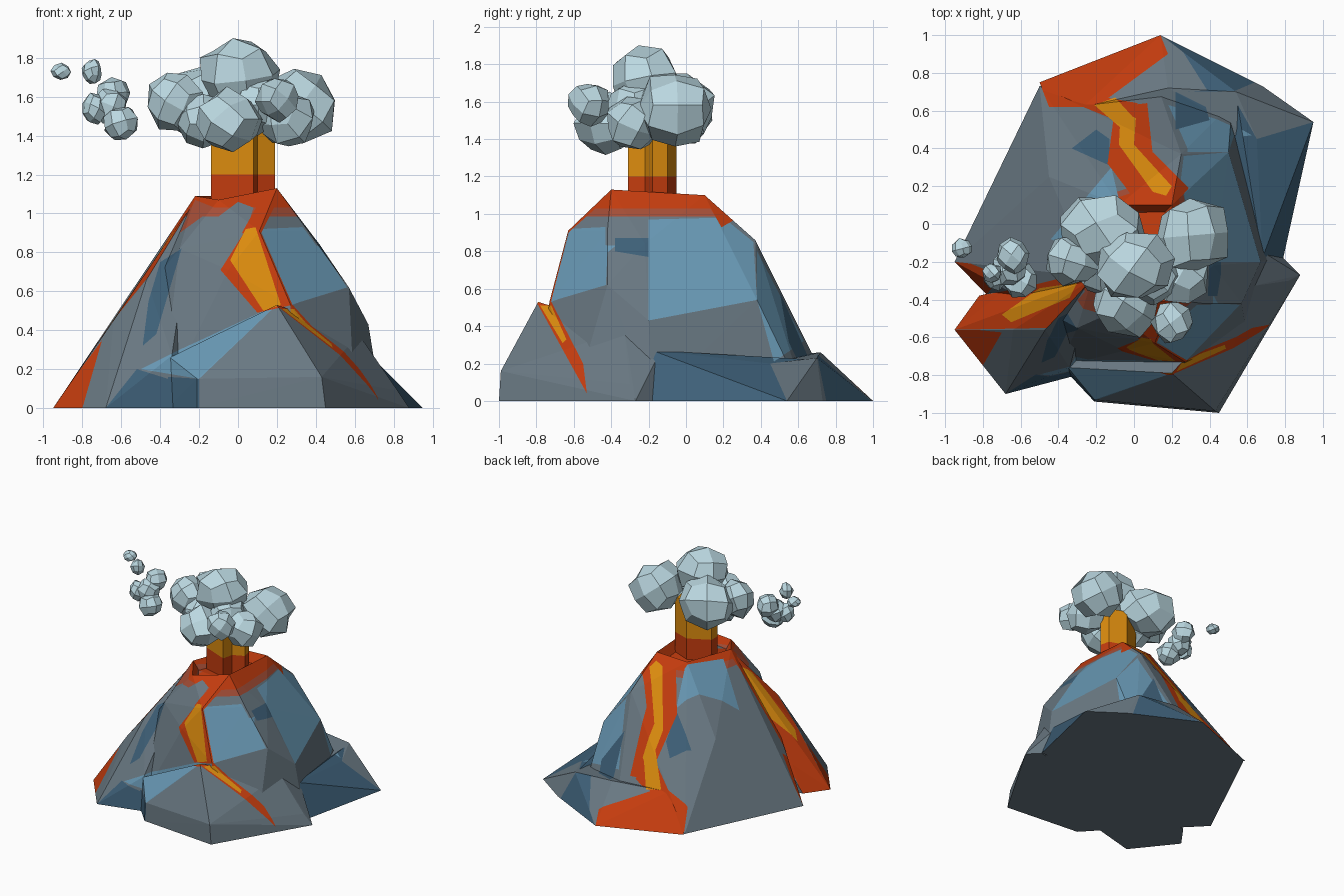
import bpy
import bmesh
import random
from math import hypot
from mathutils import Vector

if "Cube" in bpy.data.objects:
    bpy.data.objects.remove(bpy.data.objects["Cube"], do_unlink=True)
random.seed(4)

# Materials, one for each flat colour
def make_material(name, *rgb):
    linear = [((c / 255 + 0.055) / 1.055) ** 2.4 for c in rgb]
    mat = bpy.data.materials.new(name)
    mat.use_nodes = True
    mat.diffuse_color = (*linear, 1)
    mat.node_tree.nodes["Principled BSDF"].inputs["Base Color"].default_value = (*linear, 1)
    return mat

MATERIALS = [
    make_material("grey rock", 105, 120, 130),
    make_material("light blue rock", 104, 152, 180),
    make_material("dark blue rock", 62, 96, 120),
    make_material("scorched rock", 165, 78, 55),
    make_material("orange lava", 196, 60, 14),
    make_material("yellow lava", 220, 140, 14),
    make_material("pale smoke", 187, 216, 225),
]
GREY, LIGHT, DARK, SCORCHED, ORANGE, YELLOW, SMOKE = range(len(MATERIALS))

# Projection for painting: horizontal axis, vertical axis, facing direction
SIDES = {
    "front": (0, 2, Vector((0, -1, 0))),
    "left": (1, 2, Vector((1, 0, 0))),
    "top": (0, 1, Vector((0, 0, 1))),
}

# Painted outlines, all convex, in hundredths of a unit
rock_patches = [
    ("front", LIGHT, [(13, 90), (42, 83), (56, 62), (27, 53)]),
    ("front", LIGHT, [(-50, 20), (-30, 30), (20, 53), (-20, 15)]),
    ("front", DARK, [(-49, 32), (-46, 55), (-40, 75), (-29, 82), (-42, 38)]),
    ("front", DARK, [(-68, 0), (-52, 20), (-36, 15), (-37, 0)]),
    ("front", DARK, [(-37, 0), (-36, 16), (-20, 15), (-20, 0)]),
    ("left", LIGHT, [(-62, 92), (-43, 93), (-43, 64), (-72, 53)]),
    ("left", LIGHT, [(-20, 97), (20, 98), (36, 85), (38, 54), (-20, 43)]),
    ("left", LIGHT, [(38, 80), (63, 32), (47, 21), (38, 54)]),
    ("left", DARK, [(-38, 87), (-20, 87), (-20, 77), (-38, 80)]),
    ("left", DARK, [(70, 25), (99, 0), (75, 0)]),
    ("top", DARK, [(-33, 40), (-20, 50), (-13, 45), (-13, 31)]),
    ("top", DARK, [(22, 50), (22, 70), (38, 62), (40, 55)]),
]
orange_streams = [
    # breaks in the rim, then the back, side and front streams
    ("front", GREY, [(-12, 97), (0, 106), (8, 103), (6, 97)]),
    ("front", SCORCHED, [(-22, 107), (-12, 103), (-30, 90)]),
    ("top", LIGHT, [(-12, 30), (-8, 13), (-22, -18), (-44, -8)]),
    ("top", ORANGE, [(8, 3), (15, 3), (29, 19), (10, 38), (-14, 32)]),
    ("top", ORANGE, [(-14, 32), (10, 36), (7, 64), (-10, 62)]),
    ("top", ORANGE, [(-27, 62), (-15, 67), (2, 64), (-5, 53)]),
    ("top", ORANGE, [(-50, 75), (-45, 62), (-20, 62), (18, 90), (14, 100)]),
    ("top", ORANGE, [(-20, -24), (-22, -29), (-46, -55), (-52, -32)]),
    ("top", ORANGE, [(-50, -32), (-46, -55), (-95, -56), (-82, -38)]),
    ("top", ORANGE, [(-96, -20), (-72, -30), (-82, -42)]),
    ("front", ORANGE, [(-96, 0), (-90, 8), (-69, 38), (-80, 0)]),
    ("front", ORANGE, [(12, 108), (21, 108), (10, 86), (2, 90)]),
    ("front", ORANGE, [(3, 90), (11, 92), (28, 53), (10, 49), (-9, 71)]),
    ("left", ORANGE, [(-80, 53), (-72, 53), (-55, 20), (-53, 4)]),
]
yellow_cores = [
    ("top", YELLOW, [(10, 17), (17, 15), (20, 20), (0, 42), (-8, 42)]),
    ("top", YELLOW, [(-8, 42), (0, 42), (1, 56), (-7, 60)]),
    ("top", YELLOW, [(-6, 50), (0, 56), (-10, 67), (-21, 63)]),
    ("top", YELLOW, [(-30, -31), (-34, -39), (-65, -52), (-70, -48), (-50, -34)]),
    ("front", YELLOW, [(4, 92), (9, 93), (22, 53), (13, 50), (-4, 76)]),
    ("left", YELLOW, [(-78, 51), (-72, 51), (-64, 33), (-66, 31)]),
]

def finish(bm, name):
    mesh = bpy.data.meshes.new(name)
    bm.to_mesh(mesh)
    bm.free()
    for mat in MATERIALS:
        mesh.materials.append(mat)
    bpy.context.collection.objects.link(bpy.data.objects.new(name, mesh))

def cut(bm, faces, point, normal):
    geom = {part for f in faces for part in (f, *f.edges, *f.verts)}
    if geom:
        bmesh.ops.bisect_plane(bm, geom=list(geom), dist=0.00001,
                               plane_co=point, plane_no=normal.normalized())
        bm.normal_update()

# Cut a convex outline into the faces on one side, and colour it
def paint(bm, side, mat, outline):
    u, v, facing = SIDES[side]
    flat = [(a / 100, b / 100) for a, b in outline]
    spans = [(axis, min(p[i] for p in flat), max(p[i] for p in flat)) for i, axis in enumerate((u, v))]
    def touched():
        return [f for f in bm.faces
                if f.normal.dot(facing) > 0.03 and f.calc_center_median().dot(facing) > 0 and all(
                    min(w.co[k] for w in f.verts) < high and max(w.co[k] for w in f.verts) > low
                    for k, low, high in spans)]
    borders = list(zip(flat, flat[1:] + flat[:1]))
    for a, b in borders:
        start, along = Vector((0, 0, 0)), Vector((0, 0, 0))
        start[u], start[v] = a
        along[u], along[v] = b[0] - a[0], b[1] - a[1]
        cut(bm, touched(), start, along.cross(facing))
    for f in touched():
        c = f.calc_center_median()
        turns = [(b[0] - a[0]) * (c[v] - a[1]) - (b[1] - a[1]) * (c[u] - a[0]) for a, b in borders]
        if min(turns) >= 0 or max(turns) <= 0:
            f.material_index = mat

def rock(name, points, base=GREY, crater=False):
    bm = bmesh.new()
    for p in points:
        bm.verts.new(Vector(p) / 100)
    hull = bmesh.ops.convex_hull(bm, input=bm.verts[:])
    spare = {g for g in hull["geom_interior"] + hull["geom_unused"] if isinstance(g, bmesh.types.BMVert)}
    bmesh.ops.delete(bm, geom=list(spare), context="VERTS")
    bmesh.ops.recalc_face_normals(bm, faces=bm.faces[:])
    if crater:
        top = [f for f in bm.faces if all(w.co.z > 1 for w in f.verts)]
        bmesh.ops.inset_region(bm, faces=top, thickness=0.05)
        for w in {w for f in top for w in f.verts}:
            w.co.z -= 0.08
    bm.normal_update()
    for f in bm.faces:
        f.material_index = base
    for patch in rock_patches:
        paint(bm, *patch)
    # burnt band and glowing rim around the crater
    for level, mat in ((0.985, SCORCHED), (1.03, ORANGE)):
        cut(bm, bm.faces[:], Vector((0, 0, level)), Vector((0, 0, 1)))
        for f in bm.faces:
            c = f.calc_center_median()
            if c.z > level or (c.z > 0.9 and hypot(c.x - 0.02, c.y + 0.18) < 0.2):
                f.material_index = mat
    for patch in orange_streams + yellow_cores:
        paint(bm, *patch)
    for f in bm.faces:
        if f.normal.z < -0.9:
            f.material_index = GREY
    bmesh.ops.dissolve_limit(bm, angle_limit=0.005, verts=bm.verts[:],
                             edges=bm.edges[:], delimit={"MATERIAL"})
    finish(bm, name)

# Mountain and the boulders around its foot
rock("mountain", [
    (-22, -28, 109), (-10, -46, 107), (8, -46, 105), (20, -40, 113), (26, -16, 103), (20, 10, 110),
    (-8, 10, 109), (11, -63, 91), (-30, -55, 82), (-5, -67, 71), (27, -73, 53), (36, -42, 91),
    (42, -22, 84), (-30, -27, 90), (-50, -25, 52), (-45, 25, 60), (25, 37, 86), (50, 38, 54),
    (57, -42, 62), (67, -20, 43), (5, 62, 33), (-86, -15, 11), (-95, -20, 0), (-50, 73, 0),
    (10, 80, 0), (52, 64, 0), (74, -18, 0), (60, -60, 0), (25, -80, 0), (-40, -76, 0)], crater=True)
rock("front_boulder", [
    (20, -79, 53), (62, -33, 38), (-35, -76, 26), (-21, -93, 15), (43, -99, 16), (82, -30, 9),
    (70, -16, 22), (-36, -78, 0), (-21, -94, 0), (45, -100, 0), (88, -27, 0), (79, -18, 0), (20, -30, 0)])
rock("front_right_ridge", [
    (-22, -29, 107), (-47, -56, 66), (-64, -56, 45), (-69, -56, 37), (-50, -30, 52), (-72, -38, 22),
    (-34, -76, 27), (-52, -78, 20), (-95, -56, 0), (-68, -90, 0), (-30, -80, 0), (-82, -38, 0), (-30, -30, 0)])
rock("back_boulder", [
    (-27, 62, 25), (18, 72, 26), (54, 70, 23), (65, 45, 20), (-45, 62, 12),
    (-50, 75, 0), (14, 100, 0), (68, 73, 0), (95, 54, 0), (0, 30, 0)])
rock("left_boulder", [
    (68, -18, 27), (65, 45, 20), (54, 69, 22),
    (79, -18, 0), (95, 54, 0), (68, 73, 0), (30, -10, 0), (30, 40, 0)], base=DARK)

# Lava column: a notched prism with an orange foot
bm = bmesh.new()
plan = [(-14, -22), (8, -31), (10, -22), (19, -18), (17, -10), (3, -5), (-14, -14)]
foot = bm.faces.new([bm.verts.new((x / 100, y / 100, 0.96)) for x, y in plan])
for g in bmesh.ops.extrude_face_region(bm, geom=[foot])["geom"]:
    if isinstance(g, bmesh.types.BMVert):
        g.co.z = 1.5
bmesh.ops.recalc_face_normals(bm, faces=bm.faces[:])
cut(bm, bm.faces[:], Vector((0, 0, 1.2)), Vector((0, 0, 1)))
for f in bm.faces:
    f.material_index = ORANGE if f.calc_center_median().z < 1.2 else YELLOW
finish(bm, "lava_column")

# Smoke puffs: chunky rounded cubes with a little jitter
def puff(name, centre, size):
    bm = bmesh.new()
    bmesh.ops.create_cube(bm, size=2)
    bmesh.ops.subdivide_edges(bm, edges=bm.edges[:], cuts=1, use_grid_fill=True)
    turn = Vector([random.uniform(-1, 1) for _ in range(3)]).to_track_quat("Z", "Y")
    for w in bm.verts:
        p = turn @ w.co.normalized() * random.uniform(0.94, 1.16)
        w.co = Vector([(c + p[i] * s) / 100 for i, (c, s) in enumerate(zip(centre, size))])
    for f in bm.faces:
        f.material_index = SMOKE
    finish(bm, name)

clouds = {
    "plume_puff": [
        ((0, -22, 171), (20, 18, 18)), ((31, -6, 156), (19, 20, 19)), ((-17, -4, 156), (22, 19, 19)),
        ((-4, -42, 147), (17, 17, 16)), ((-33, -20, 158), (14, 13, 15)), ((20, -52, 159), (10, 11, 11)),
        ((24, -28, 149), (15, 15, 14)), ((-18, -24, 148), (13, 14, 13)), ((10, -28, 156), (14, 14, 14))],
    "drifting_puff": [
        ((-60, -30, 146), (9, 9, 9)), ((-64, -17, 161), (8, 9, 9)), ((-74, -28, 154), (6, 7, 8)),
        ((-66, -24, 155), (9, 9, 9)), ((-75, -26, 173), (5, 5, 6)), ((-91, -13, 173), (5, 5, 4))],
}
for name, puffs in clouds.items():
    for i, (centre, size) in enumerate(puffs):
        puff(f"{name}_{i}", centre, size)
